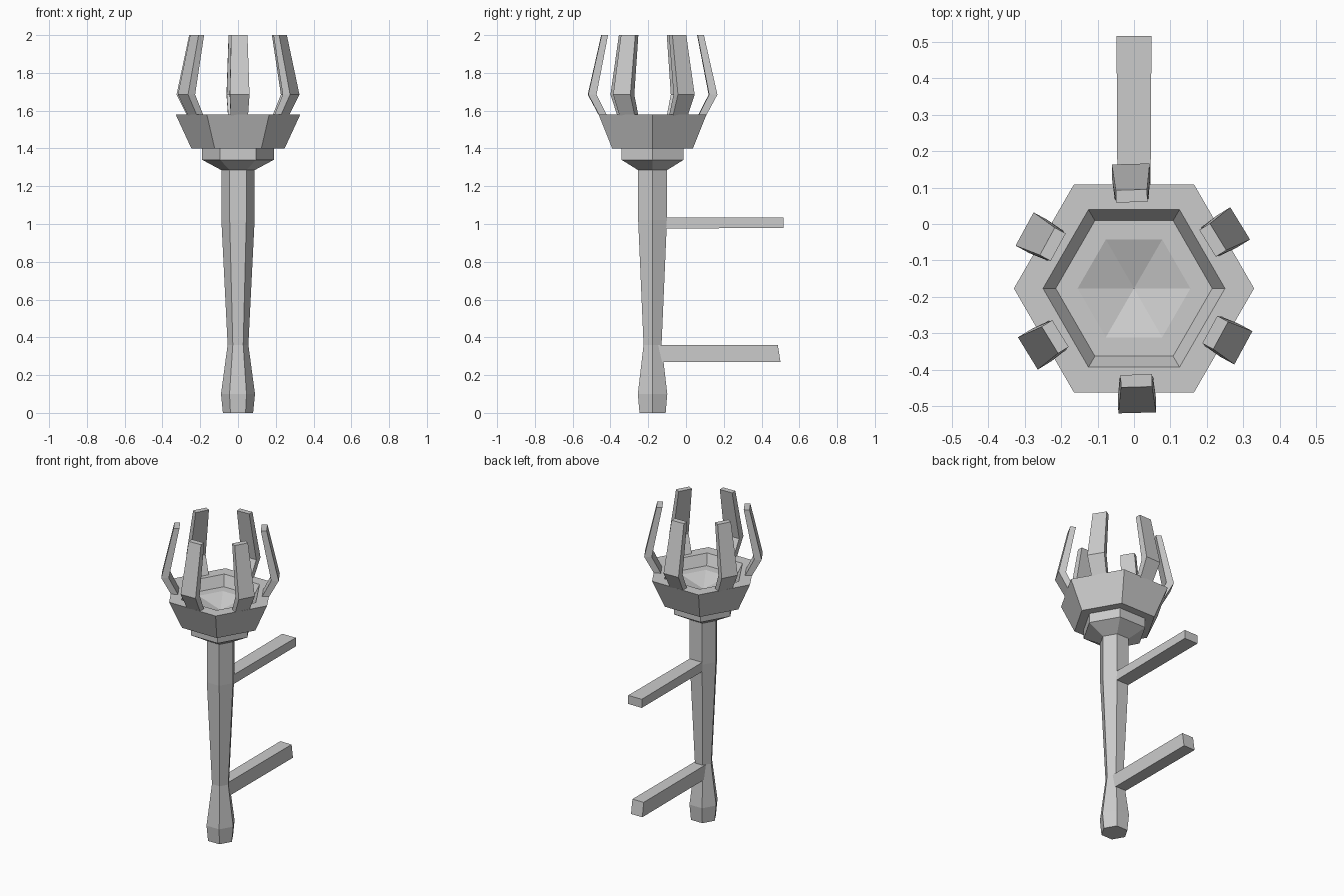
import bpy, bmesh, math
from mathutils import Matrix, Vector

if "Cube" in bpy.data.objects:
    bpy.data.objects.remove(bpy.data.objects["Cube"])

AXIS_Y = -0.177


def finish(name, bm):
    bmesh.ops.recalc_face_normals(bm, faces=bm.faces[:])
    me = bpy.data.meshes.new(name)
    bm.to_mesh(me)
    bm.free()
    ob = bpy.data.objects.new(name, me)
    bpy.context.collection.objects.link(ob)
    return ob


def hex_lathe(name, profile):
    """Six-sided solid from (radius, z) rings; a zero radius makes a point."""
    bm = bmesh.new()
    rings = []
    for r, z in profile:
        angles = [math.radians(60 * k) for k in range(6)] if r else [0]
        rings.append([bm.verts.new((r * math.cos(a), AXIS_Y + r * math.sin(a), z))
                      for a in angles])
    for a, b in zip(rings, rings[1:]):
        for i in range(6):
            j = (i + 1) % 6
            if len(b) == 1:
                bm.faces.new((a[i], a[j], b[0]))
            else:
                bm.faces.new((a[i], a[j], b[j], b[i]))
    for ring in (rings[0], rings[-1]):
        if len(ring) > 1:
            bm.faces.new(ring)
    return finish(name, bm)


def sections(name, quads, matrix=Matrix()):
    """Bar lofted through a chain of four-cornered cross-sections."""
    bm = bmesh.new()
    rings = [[bm.verts.new(matrix @ Vector(p)) for p in q] for q in quads]
    for a, b in zip(rings, rings[1:]):
        for i in range(4):
            j = (i + 1) % 4
            bm.faces.new((a[i], a[j], b[j], b[i]))
    bm.faces.new(rings[0])
    bm.faces.new(rings[-1])
    return finish(name, bm)


# Tapered handle
hex_lathe("shaft", [(0.08, 0), (0.09, 0.1), (0.055, 0.36), (0.088, 1.02), (0.088, 1.30)])

# Flared collar under the bowl
hex_lathe("collar", [(0.088, 1.285), (0.19, 1.34), (0.19, 1.41)])

# Bowl with sloped inner wall, ledge and shallow central hollow
hex_lathe("bowl", [(0.247, 1.40), (0.33, 1.58), (0.25, 1.58), (0.215, 1.515),
                   (0.155, 1.515), (0, 1.465)])

# Six bent prongs: (inner radius, outer radius, half width, z)
prong = [(0.235, 0.275, 0.045, 1.56), (0.298, 0.342, 0.052, 1.685), (0.237, 0.271, 0.043, 2.0)]
quads = [[(r0, -w, z), (r1, -w, z), (r1, w, z), (r0, w, z)] for r0, r1, w, z in prong]
for k in range(6):
    turn = Matrix.Translation((0, AXIS_Y, 0)) @ Matrix.Rotation(math.radians(31.5 + 60 * k), 4, 'Z')
    sections(f"prong_{k + 1}", quads, turn)


# Two wall brackets: (y at bottom, y at top, half width, z bottom, z top) per end
def bracket(name, ends):
    sections(name, [[(-w, yb, z0), (w, yb, z0), (w, yt, z1), (-w, yt, z1)]
                    for yb, yt, w, z0, z1 in ends])


bracket("upper_bracket", [(-0.17, -0.17, 0.044, 0.975, 1.035), (0.517, 0.517, 0.048, 0.98, 1.035)])
bracket("lower_bracket", [(-0.17, -0.17, 0.038, 0.27, 0.36), (0.50, 0.486, 0.04, 0.27, 0.36)])
